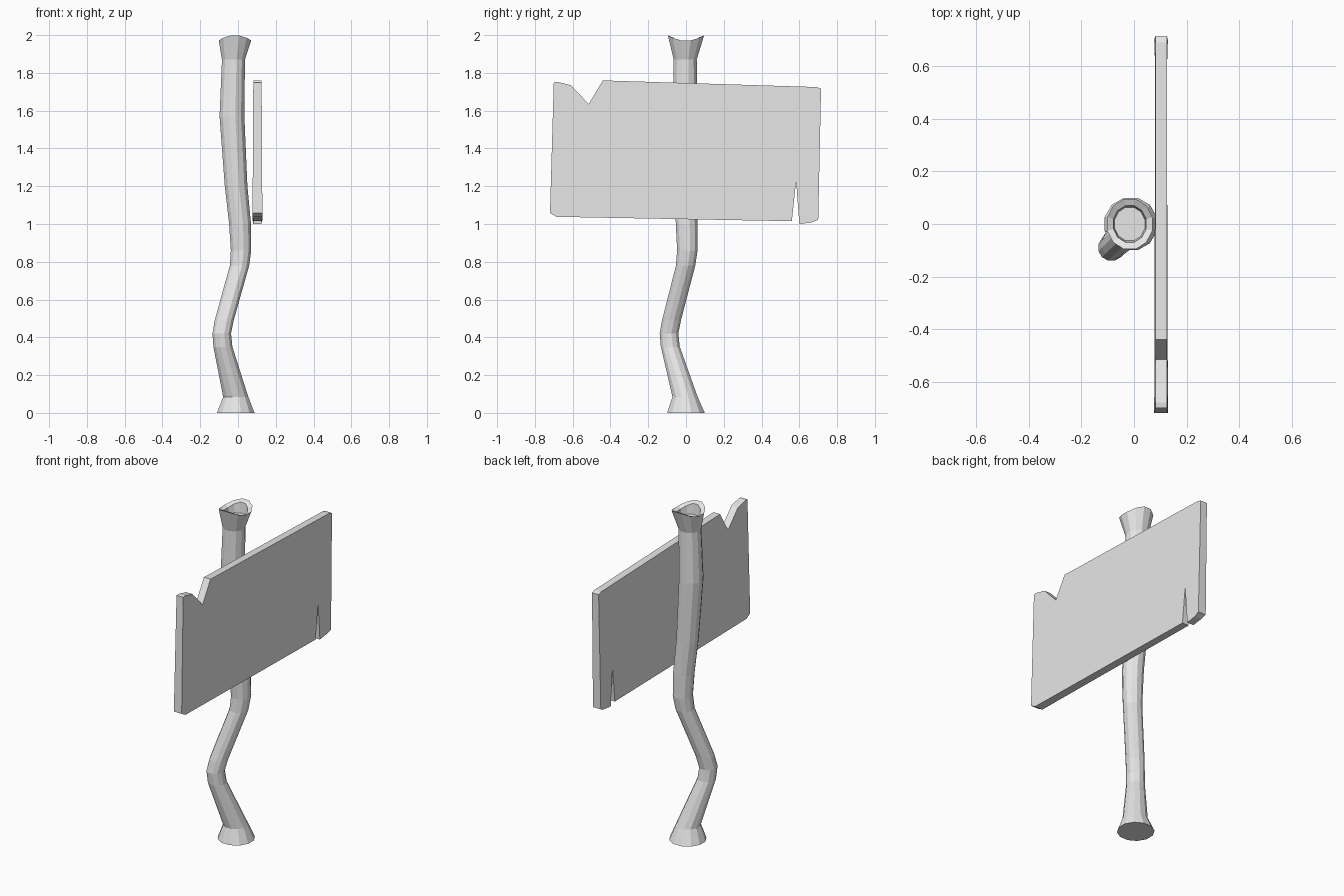
import bpy, bmesh
from math import sin, cos, pi

cube = bpy.data.objects.get("Cube")
if cube:
    bpy.data.objects.remove(cube, do_unlink=True)

grey = bpy.data.materials.new("plain_grey")
grey.use_nodes = True
colour = (0.8, 0.8, 0.8, 1)
grey.diffuse_color = colour
grey.node_tree.nodes["Principled BSDF"].inputs["Base Color"].default_value = colour


def finish(bm, name):
    bmesh.ops.recalc_face_normals(bm, faces=bm.faces)
    mesh = bpy.data.meshes.new(name)
    bm.to_mesh(mesh)
    bm.free()
    mesh.materials.append(grey)
    obj = bpy.data.objects.new(name, mesh)
    bpy.context.collection.objects.link(obj)
    return obj


# Crooked post: centre x, centre y, height, radius
SIDES = 12
sections = [
    (-0.012, 0.0, 0.0, 0.103),
    (-0.012, -0.005, 0.085, 0.069),
    (-0.08, -0.083, 0.35, 0.052),
    (-0.086, -0.09, 0.42, 0.051),
    (-0.073, -0.077, 0.49, 0.052),
    (0.008, -0.002, 0.78, 0.053),
    (0.016, 0.007, 0.86, 0.056),
    (0.011, 0.004, 1.0, 0.06),
    (-0.01, 0.0, 1.2, 0.062),
    (-0.032, -0.004, 1.57, 0.068),
    (-0.024, -0.004, 1.87, 0.063),
    (-0.016, 0.0, 1.985, 0.099),
    (-0.016, 0.0, 1.975, 0.072),
    (-0.016, 0.0, 1.925, 0.066),
]
RIM = len(sections) - 3

bm = bmesh.new()
rings = []
for k, (cx, cy, z, r) in enumerate(sections):
    ring = []
    for i in range(SIDES):
        a = 2 * pi * (i + 0.5) / SIDES
        # Uneven broken rim
        dz = 0.015 * cos(2 * a + pi) if k in (RIM, RIM + 1) else 0
        rx = r * 0.9 if k >= RIM else r
        ring.append(bm.verts.new((cx + rx * cos(a), cy + r * sin(a), z + dz)))
    rings.append(ring)
for low, high in zip(rings, rings[1:]):
    for i in range(SIDES):
        j = (i + 1) % SIDES
        bm.faces.new((low[i], low[j], high[j], high[i]))
bm.faces.new(rings[0][::-1])
bm.faces.new(rings[-1])
finish(bm, "crooked_post")

# Broken board outline in y and z, with notch and split
outline = [
    (-0.70, 1.75), (-0.68, 1.752), (-0.61, 1.735), (-0.515, 1.635),
    (-0.44, 1.76), (0.69, 1.725), (0.715, 1.717), (0.70, 1.022),
    (0.665, 1.008), (0.60, 1.0), (0.583, 1.23), (0.56, 1.015),
    (-0.685, 1.038), (-0.72, 1.058),
]
bm = bmesh.new()
sides = []
for s in (-1, 1):
    verts = []
    for y, z in outline:
        half = 0.026 if abs(y) > 0.67 and z < 1.2 else 0.022
        verts.append(bm.verts.new((0.103 + s * half, y, z)))
    sides.append(verts)
    bm.faces.new(verts)
for i in range(len(outline)):
    j = (i + 1) % len(outline)
    bm.faces.new((sides[0][i], sides[0][j], sides[1][j], sides[1][i]))
finish(bm, "broken_board")
